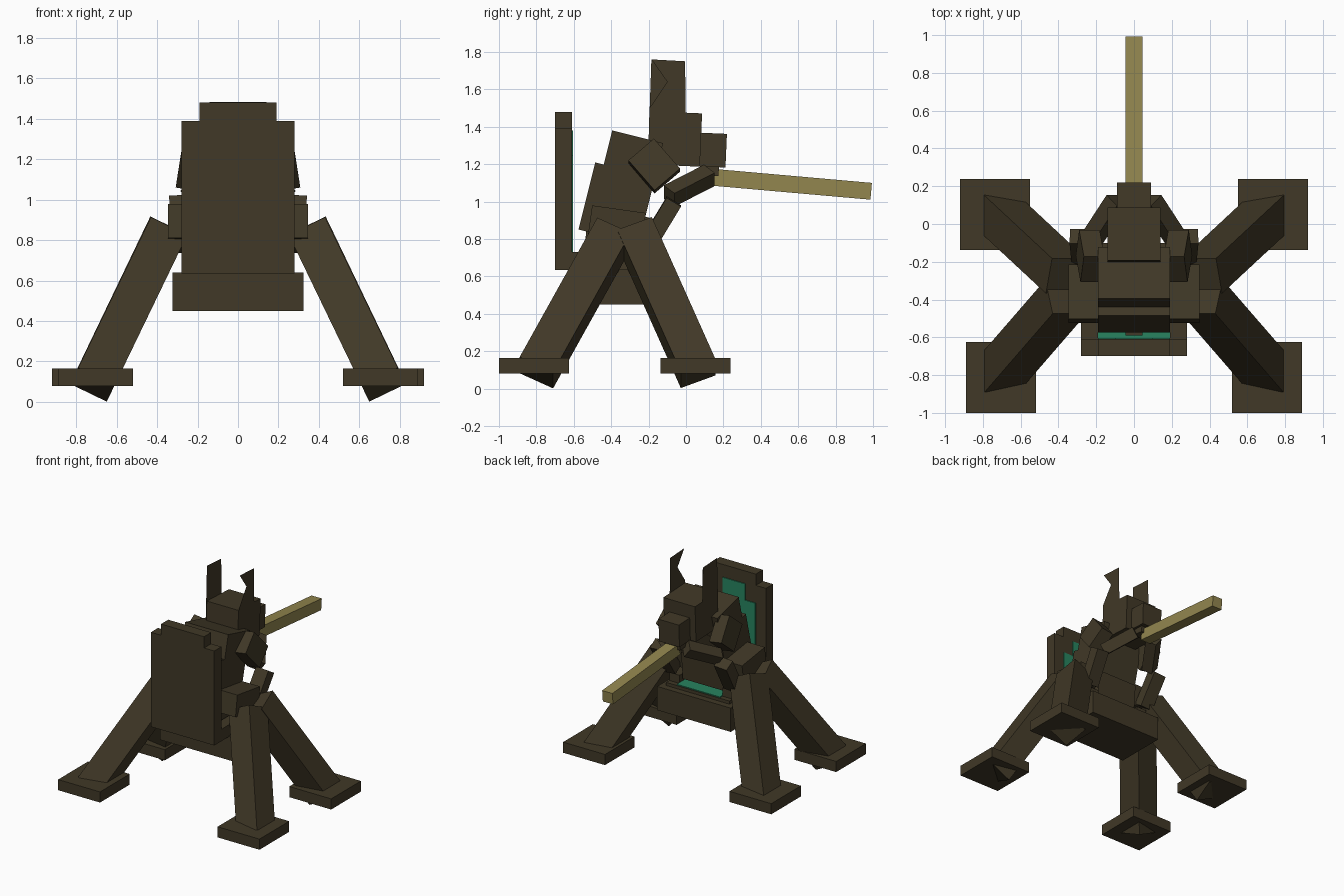
import bpy, bmesh, math
from mathutils import Matrix, Vector

cube = bpy.data.objects.get("Cube")
if cube:
    bpy.data.objects.remove(cube, do_unlink=True)


def material(name, rgb):
    m = bpy.data.materials.new(name)
    m.use_nodes = True
    m.diffuse_color = (*rgb, 1)
    m.node_tree.nodes["Principled BSDF"].inputs["Base Color"].default_value = (*rgb, 1)
    return m


BROWN = material("dark_brown", (0.052, 0.040, 0.020))
GOLD = material("old_gold", (0.290, 0.240, 0.078))
GREEN = material("sea_green", (0.021, 0.230, 0.115))


def finish(name, bm, mat):
    me = bpy.data.meshes.new(name)
    bm.to_mesh(me)
    bm.free()
    me.materials.append(mat)
    ob = bpy.data.objects.new(name, me)
    bpy.context.collection.objects.link(ob)
    return ob


def block(name, size, matrix, mat):
    bm = bmesh.new()
    bmesh.ops.create_cube(bm, size=1, matrix=matrix @ Matrix.Diagonal((*size, 1)))
    return finish(name, bm, mat)


def box(name, center, size, tilt=0, mat=BROWN):
    """Box tilted about the x axis, in degrees."""
    m = Matrix.Translation(center) @ Matrix.Rotation(math.radians(tilt), 4, 'X')
    return block(name, size, m, mat)


def rod(name, a, b, width, depth, mat=BROWN):
    """Square beam from a to b, its width axis kept in the xz plane."""
    a, b = Vector(a), Vector(b)
    d = (b - a).normalized()
    x = Vector((-d.z, 0, d.x)).normalized()
    y = d.cross(x)
    m = Matrix((x, y, d)).transposed().to_4x4()
    return block(name, (width, depth, (b - a).length),
                 Matrix.Translation((a + b) / 2) @ m, mat)


def prism(name, outline, y0, y1, mat):
    """Extrude an xz outline from y0 to y1."""
    bm = bmesh.new()
    f = bm.faces.new([bm.verts.new((x, y0, z)) for x, z in outline])
    r = bmesh.ops.extrude_face_region(bm, geom=[f])
    bmesh.ops.translate(bm, vec=(0, y1 - y0, 0),
                        verts=[v for v in r["geom"] if isinstance(v, bmesh.types.BMVert)])
    bmesh.ops.recalc_face_normals(bm, faces=bm.faces)
    return finish(name, bm, mat)


def stepped(w, w_top, z0, z1, z2):
    """Upright outline with a narrower top step."""
    half = [(w, z0), (w, z1), (w_top, z1), (w_top, z2)]
    return half + [(-x, z) for x, z in reversed(half)]


# Chair: base, backrest, seat rims and green padding
box("chair_base", (0, -0.31, 0.545), (0.65, 0.42, 0.19))
prism("backrest", stepped(0.28, 0.19, 0.635, 1.39, 1.48), -0.70, -0.61, BROWN)
prism("backrest_pad", stepped(0.19, 0.10, 0.67, 1.25, 1.38), -0.612, -0.603, GREEN)
box("seat", (0, -0.38, 0.65), (0.56, 0.46, 0.03))
box("seat_pad", (0, -0.38, 0.668), (0.38, 0.45, 0.009), mat=GREEN)

# Torso, hips and tail
box("hips", (0, -0.37, 0.82), (0.36, 0.33, 0.22), -5)
box("lower_torso", (0, -0.37, 0.99), (0.38, 0.33, 0.37), -14)
box("upper_torso", (0, -0.29, 1.22), (0.38, 0.28, 0.26), -14)
box("tail", (0, -0.55, 0.70), (0.09, 0.08, 0.05))

# Head
box("head", (0, -0.06, 1.335), (0.28, 0.28, 0.285), -2.5)
box("snout", (0, 0.145, 1.275), (0.18, 0.14, 0.18), -2.5)
box("jaw", (0, 0.125, 1.165), (0.14, 0.10, 0.05), -5)

# Flat ears, the left one notched
for side, x, notch in (("left", 0.145, [(-0.10, 1.64)]), ("right", -0.145, [])):
    bm = bmesh.new()
    pts = [(-0.20, 1.33), (0.0, 1.33), (-0.005, 1.75), (-0.185, 1.76)]
    pts += notch + ([(-0.195, 1.50)] if notch else [])
    bm.faces.new([bm.verts.new((x, y, z)) for y, z in pts])
    finish(side + "_ear", bm, BROWN)

# Long golden beam held ahead of the figure
rod("golden_beam", (0, 0.14, 1.13), (0, 0.99, 1.055), 0.09, 0.09, GOLD)

for side, s in (("left", 1), ("right", -1)):
    # Seat rim
    box(side + "_seat_rim", (s * 0.235, -0.40, 0.685), (0.09, 0.42, 0.09))
    # Arms
    rod(side + "_upper_arm", (s * 0.22, -0.24, 1.27), (s * 0.245, -0.10, 1.11), 0.11, 0.18)
    rod(side + "_forearm", (s * 0.23, -0.09, 1.03), (s * 0.09, 0.125, 1.14), 0.09, 0.09)
    # Seated legs
    box(side + "_thigh", (s * 0.268, -0.37, 0.875), (0.155, 0.29, 0.17), -8)
    rod(side + "_shin", (s * 0.285, -0.065, 1.0), (s * 0.27, -0.21, 0.76), 0.11, 0.09)
    # Splayed chair legs with square foot pads
    rod(side + "_front_leg", (s * 0.36, -0.385, 0.83), (s * 0.72, -0.80, 0.085), 0.2, 0.2)
    rod(side + "_back_leg", (s * 0.36, -0.275, 0.84), (s * 0.725, 0.065, 0.08), 0.2, 0.2)
    box(side + "_front_pad", (s * 0.705, -0.8125, 0.122), (0.37, 0.375, 0.085))
    box(side + "_back_pad", (s * 0.735, 0.05, 0.122), (0.37, 0.375, 0.085))
